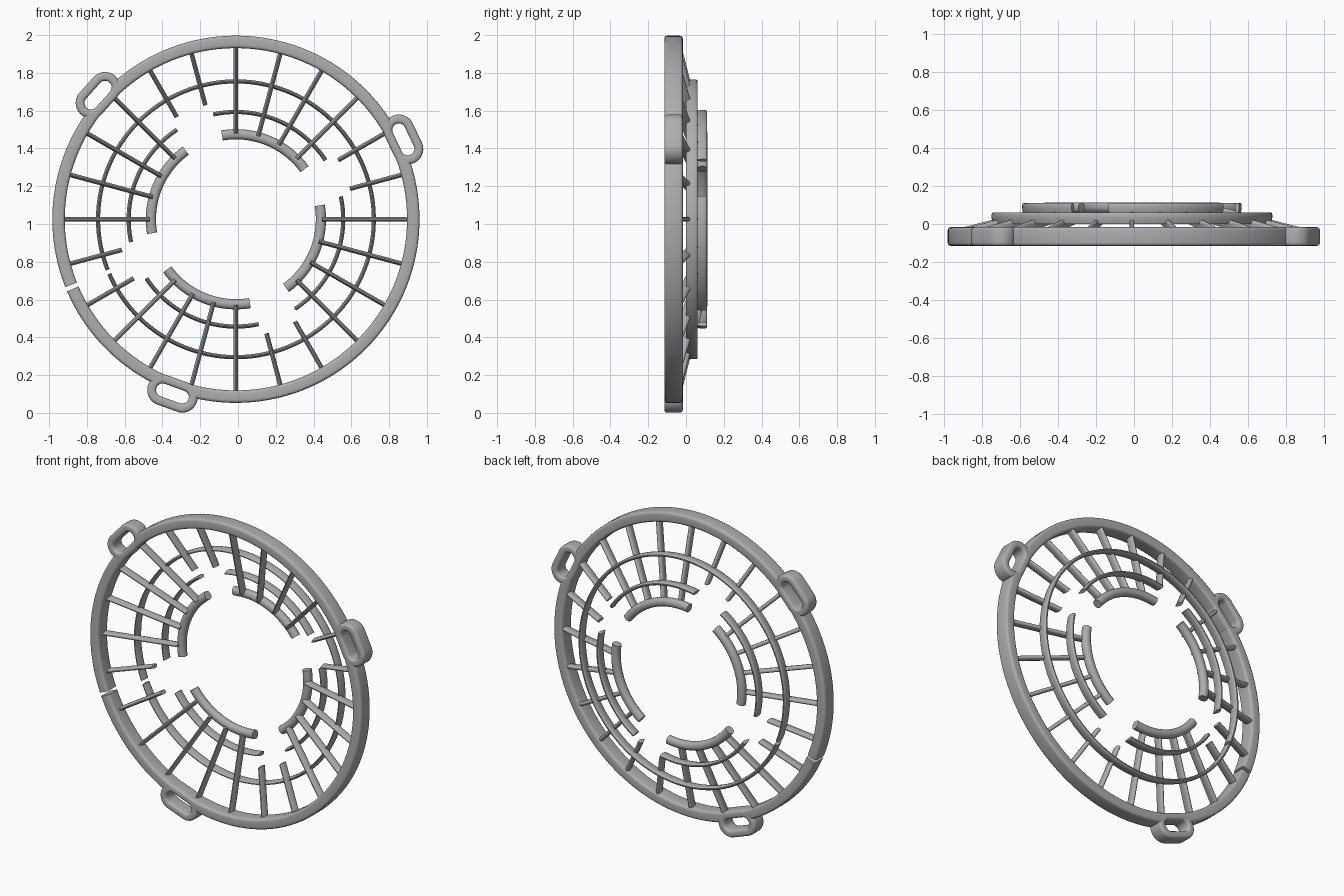
import bpy
import bmesh
from math import radians, degrees, sin, cos, asin, pi
from mathutils import Vector

cube = bpy.data.objects.get("Cube")
if cube:
    bpy.data.objects.remove(cube, do_unlink=True)

CENTRE = Vector((-0.011, 0, 1.025))
RIM_Y, RIM_HALF = -0.066, 0.049
SLIT = 202.4          # angle of the narrow cut through the rims
NOTCH, NOTCH_HALF = 22.8, 0.104   # cross-shaped opening in the inner rings

grey = bpy.data.materials.new("plain grey")
grey.use_nodes = True
colour = (0.42, 0.42, 0.42, 1)
grey.diffuse_color = colour
grey.node_tree.nodes["Principled BSDF"].inputs["Base Color"].default_value = colour


def loft(name, rings, closed=False):
    """Skin a row of equal cross-sections, capped unless it closes on itself."""
    bm = bmesh.new()
    rows = [[bm.verts.new(p) for p in ring] for ring in rings]
    n = len(rows[0])
    pairs = list(zip(rows, rows[1:]))
    if closed:
        pairs.append((rows[-1], rows[0]))
    else:
        bm.faces.new(rows[0])
        bm.faces.new(rows[-1])
    for a, b in pairs:
        for i in range(n):
            j = (i + 1) % n
            bm.faces.new((a[i], a[j], b[j], b[i]))
    bmesh.ops.recalc_face_normals(bm, faces=bm.faces)
    mesh = bpy.data.meshes.new(name)
    bm.to_mesh(mesh)
    bm.free()
    mesh.materials.append(grey)
    obj = bpy.data.objects.new(name, mesh)
    bpy.context.collection.objects.link(obj)
    return obj


def activate(obj):
    bpy.ops.object.select_all(action='DESELECT')
    obj.select_set(True)
    bpy.context.view_layer.objects.active = obj


def smooth(obj):
    activate(obj)
    bpy.ops.object.shade_smooth_by_angle(angle=radians(38))


def radial(angle):
    return Vector((cos(angle), 0, sin(angle)))


def rounded_box(half_w, half_d, fillet, steps=4):
    """Section with rounded corners as (across, depth) points."""
    pts = []
    for q, (sx, sy) in enumerate(((1, 1), (-1, 1), (-1, -1), (1, -1))):
        for k in range(steps + 1):
            a = (q + k / steps) * pi / 2
            pts.append((sx * (half_w - fillet) + fillet * cos(a),
                        sy * (half_d - fillet) + fillet * sin(a)))
    return pts


def blade(half_w, half_d):
    """Section with a blunt rounded back and a narrow front edge."""
    side = [(0.25, -1), (0.7, -0.5), (1, 0.1), (1, 0.6), (0.75, 0.87), (0.3, 1)]
    pts = side + [(-x, y) for x, y in reversed(side)]
    return [(x * half_w, y * half_d) for x, y in pts]


def arc(name, section, radius, y, start, end):
    """Sweep a section around the centre between two angles in degrees."""
    steps = max(8, round((end - start) / 2.5))
    rings = []
    for i in range(steps + 1):
        d = radial(radians(start + (end - start) * i / steps))
        rings.append([CENTRE + d * (radius + u) + Vector((0, y + v, 0))
                      for u, v in section])
    return loft(name, rings)


def slot_path(angle, radius, half_length, count=32):
    """Slot outline around a lug: (core point, outward direction) pairs."""
    out, along = radial(angle), radial(angle + pi / 2)
    core = CENTRE + out * radius + Vector((0, RIM_Y, 0))
    path = []
    for i in range(count):
        a = (i + 0.5) * 2 * pi / count
        shift = half_length if cos(a) > 0 else -half_length
        path.append((core + along * shift, along * cos(a) + out * sin(a)))
    return path


# Outer rim, split by the slit
rim = arc("outer_rim", rounded_box(0.033, RIM_HALF, 0.016), 0.939, RIM_Y,
          SLIT + 0.7, SLIT + 359.3)

# Three slotted mounting lugs, each opening cut into the rim
HOLE, OUTER = 0.035, 0.082
LUG_MID, LUG_HALF = (HOLE + OUTER) / 2, (OUTER - HOLE) / 2
for n, angle in enumerate((25.5, 138, 250)):
    path = slot_path(radians(angle), 0.982, 0.055)
    section = rounded_box(LUG_HALF, RIM_HALF, 0.016)
    lug = loft(f"mounting_lug_{n + 1}",
               [[p + d * (LUG_MID + u) + Vector((0, v, 0)) for u, v in section]
                for p, d in path], closed=True)
    smooth(lug)
    cutter = loft("slot_cutter", [[p + d * LUG_MID + Vector((0, v, 0)) for p, d in path]
                                  for v in (-0.1, 0.1)])
    cutter.hide_render = True
    mod = rim.modifiers.new("slot", 'BOOLEAN')
    mod.operation = 'DIFFERENCE'
    mod.solver = 'EXACT'
    mod.object = cutter
    activate(rim)
    bpy.ops.object.modifier_apply(modifier=mod.name)
    bpy.data.objects.remove(cutter, do_unlink=True)
smooth(rim)

# Middle hoop, also split by the slit
smooth(arc("middle_hoop", blade(0.011, 0.031), 0.73, 0.031, SLIT + 0.9, SLIT + 359.1))

# Inner hoops, each broken into four arcs by the cross-shaped opening
for name, section, radius, y in (
        ("inner_hoop", blade(0.011, 0.031), 0.568, 0.08),
        ("hub_ring", rounded_box(0.027, 0.027, 0.024), 0.45, 0.087)):
    gap = degrees(asin(NOTCH_HALF / radius))
    for k in range(4):
        start = NOTCH + 90 * k
        smooth(arc(f"{name}_{k + 1}", section, radius, y, start + gap, start + 90 - gap))

# Sloping spokes; those beside the opening stop short of the inner hoop
for k in range(24):
    a = radians(15 * k)
    short = k % 6 in (1, 2)
    out, across = radial(a), radial(a + pi / 2)
    rings = []
    for r in (0.93, 0.625 if short else 0.455):
        back = -0.02 + (0.9 - r) * 0.255
        mid = CENTRE + out * r + Vector((0, back - 0.028, 0))
        rings.append([mid + across * u + Vector((0, v, 0)) for u, v in blade(0.012, 0.028)])
    smooth(loft(f"spoke_{k + 1}", rings))
